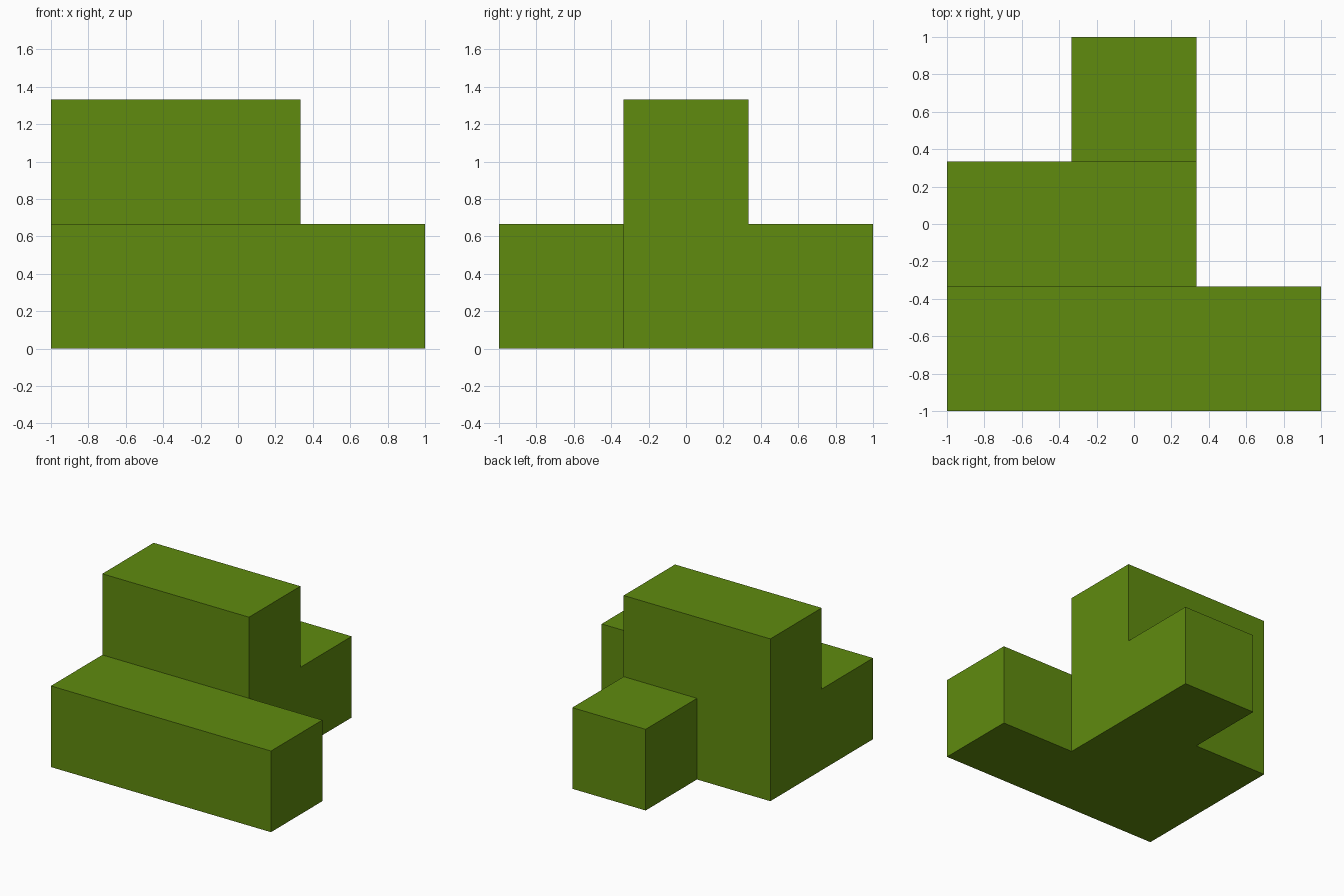
import bpy
import bmesh
from mathutils import Vector

if "Cube" in bpy.data.objects:
    bpy.data.objects.remove(bpy.data.objects["Cube"])

S = 2 / 3  # edge of one cube cell

# Occupied cells (column x, row y, level z): front row, middle row, back stub, upper bar
cells = {(x, 0, 0) for x in range(3)}
cells |= {(x, 1, 0) for x in range(2)}
cells |= {(1, 2, 0)}
cells |= {(x, 1, 1) for x in range(2)}

green = bpy.data.materials.new("leaf_green")
green.diffuse_color = (0.115, 0.258, 0.0045, 1)
green.use_nodes = True
green.node_tree.nodes["Principled BSDF"].inputs["Base Color"].default_value = green.diffuse_color

# Skin only the outer sides of the cells, so the block is one clean solid
bm = bmesh.new()
for cell in cells:
    centre = Vector(((cell[0] - 1) * S, (cell[1] - 1) * S, (cell[2] + 0.5) * S))
    for axis in range(3):
        for sign in (-1, 1):
            step = [0, 0, 0]
            step[axis] = sign
            if tuple(c + d for c, d in zip(cell, step)) in cells:
                continue
            n = Vector(step)
            u = Vector([1.0 if i == (axis + 1) % 3 else 0.0 for i in range(3)])
            v = n.cross(u)
            corners = [(-1, -1), (1, -1), (1, 1), (-1, 1)]
            bm.faces.new([bm.verts.new(centre + (n + a * u + b * v) * S / 2)
                          for a, b in corners])

# Weld the cells and merge coplanar faces
bmesh.ops.remove_doubles(bm, verts=bm.verts[:], dist=1e-4)
bmesh.ops.dissolve_limit(bm, angle_limit=0.01, verts=bm.verts[:], edges=bm.edges[:])
bmesh.ops.recalc_face_normals(bm, faces=bm.faces[:])

mesh = bpy.data.meshes.new("stepped_block")
bm.to_mesh(mesh)
bm.free()
mesh.materials.append(green)
block = bpy.data.objects.new("stepped_block", mesh)
bpy.context.collection.objects.link(block)
